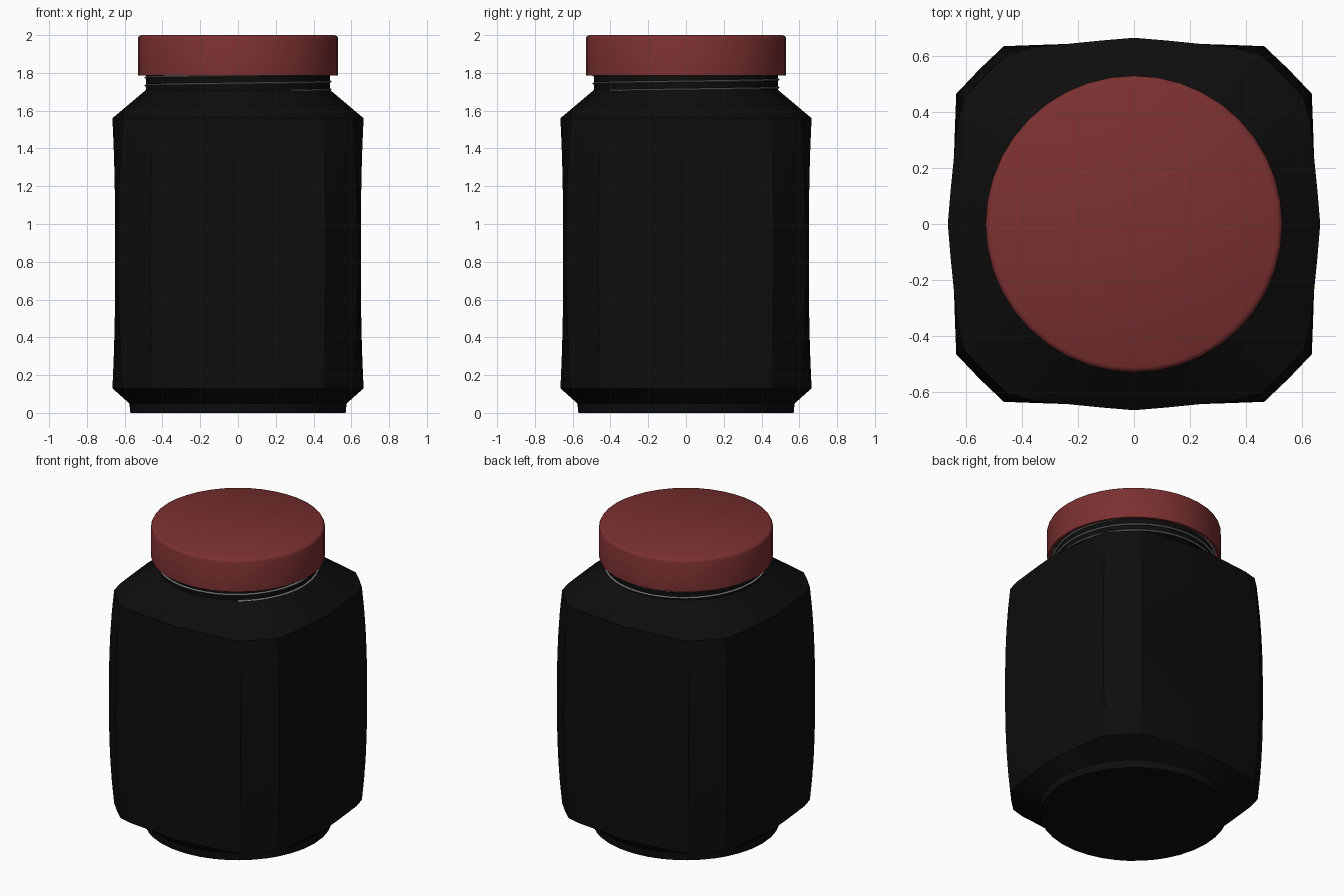
import bpy, bmesh, math
from math import sin, cos, pi, atan2, radians

if "Cube" in bpy.data.objects:
    bpy.data.objects.remove(bpy.data.objects["Cube"])


def material(name, rgb):
    m = bpy.data.materials.new(name)
    m.diffuse_color = (*rgb, 1)
    m.use_nodes = True
    m.node_tree.nodes["Principled BSDF"].inputs["Base Color"].default_value = m.diffuse_color
    return m


def loft(name, rings, mat, closed=False, angle=30):
    """Skin a stack of equal-length rings; cap the ends or join last to first."""
    bm = bmesh.new()
    loops = [[bm.verts.new(p) for p in r] for r in rings]
    pairs = list(zip(loops, loops[1:]))
    if closed:
        pairs.append((loops[-1], loops[0]))
    else:
        bm.faces.new(loops[0][::-1])
        bm.faces.new(loops[-1])
    n = len(loops[0])
    for a, b in pairs:
        for i in range(n):
            j = (i + 1) % n
            bm.faces.new((a[i], a[j], b[j], b[i]))
    bmesh.ops.recalc_face_normals(bm, faces=bm.faces)
    me = bpy.data.meshes.new(name)
    bm.to_mesh(me)
    bm.free()
    ob = bpy.data.objects.new(name, me)
    bpy.context.collection.objects.link(ob)
    me.materials.append(mat)
    bpy.context.view_layer.objects.active = ob
    ob.select_set(True)
    bpy.ops.object.shade_smooth_by_angle(angle=radians(angle))
    ob.select_set(False)
    return ob


def square_outline(half):
    """Four copies of one side (given as depth, offset from its middle) plus its corner."""
    side = [(x, -y) for x, y in half[:0:-1]] + half
    pts = []
    for k in range(4):
        c, s = cos(k * pi / 2), sin(k * pi / 2)
        pts += [(x * c - y * s, x * s + y * c) for x, y in side]
    return pts


# Outlines: bulged at the rims, flat and squarer at mid height
mid = square_outline([(.65, 0), (.647, .12), (.643, .24), (.639, .36), (.635, .465), (.55, .55)][:5])
rim = square_outline([(.665, 0), (.655, .12), (.643, .24), (.63, .36), (.605, .452)])


def add_corner(pts):
    """Insert a point in the middle of each chamfered corner."""
    out = []
    for i, p in enumerate(pts):
        out.append(p)
        if i % 9 == 8:
            q = pts[(i + 1) % len(pts)]
            out.append(((p[0] + q[0]) / 2 * 1.004, (p[1] + q[1]) / 2 * 1.004))
    return out


mid, rim = add_corner(mid), add_corner(rim)
angles = [atan2(y, x) for x, y in mid]


def circle(r, z, angs):
    return [(r * cos(a), r * sin(a), z) for a in angs]


black = material("black_plastic", (.004, .004, .004))
red = material("red_plastic", (.2, .03, .03))
grey = material("thread_grey", (.2, .2, .2))

# Jar body: round foot, squarish walls, sloped shoulder, round neck
rings = [circle(.57, 0, angles), circle(.575, .05, angles)]
for i in range(11):
    t = i / 5 - 1
    w = 1 - abs(t) ** 2.5
    z = .845 + .715 * t
    rings.append([(a[0] + (b[0] - a[0]) * w, a[1] + (b[1] - a[1]) * w, z)
                  for a, b in zip(rim, mid)])
rings += [circle(.487, 1.71, angles), circle(.487, 1.95, angles)]
loft("jar_body", rings, black)

# Lid: hollow cap with a softened top edge
ring40 = [2 * pi * i / 40 for i in range(40)]
profile = [(.001, 1.96), (.512, 1.96), (.512, 1.785), (.53, 1.785), (.53, 1.982),
           (.525, 1.993), (.512, 2.0), (.001, 2.0)]
loft("lid", [circle(r, z, ring40) for r, z in profile], red, closed=True, angle=50)

# Screw thread: small tube wound round the neck
start, pitch, turns, seg = radians(-55), .042, 5, 48
coil = []
for i in range(turns * seg + 1):
    a = start + 2 * pi * i / seg
    z = 1.706 + pitch * i / seg
    coil.append([((.488 + .009 * cos(b)) * cos(a), (.488 + .009 * cos(b)) * sin(a),
                  z + .006 * sin(b)) for b in (2 * pi * k / 6 for k in range(6))])
loft("screw_thread", coil, grey, angle=60)
